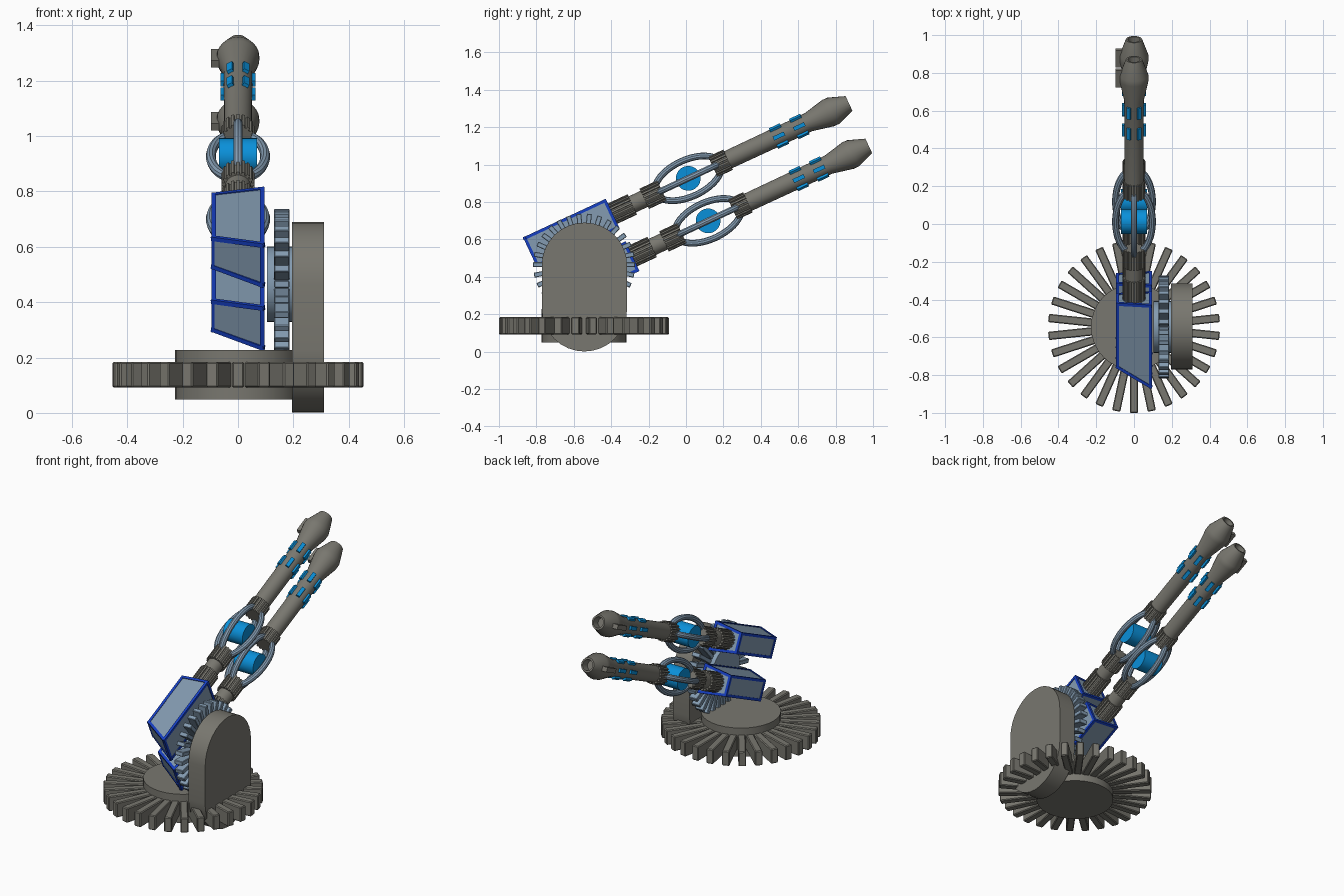
import bpy, bmesh, math
from mathutils import Matrix, Vector

if "Cube" in bpy.data.objects:
    bpy.data.objects.remove(bpy.data.objects["Cube"])

def mat(name, c):
    m = bpy.data.materials.new(name)
    m.diffuse_color = (*c, 1)
    m.use_nodes = True
    m.node_tree.nodes["Principled BSDF"].inputs["Base Color"].default_value = m.diffuse_color
    return m

GREY = mat("warm_grey", (0.19, 0.185, 0.16))
STEEL = mat("blue_grey", (0.23, 0.33, 0.44))
TRIM = mat("deep_blue", (0.008, 0.05, 0.55))
GLOW = mat("bright_blue", (0.003, 0.28, 0.70))

# Tilted frame: local x = side, y = along the barrels, z = across them
TILT = Matrix.Translation((0, -0.545, 0.465)) @ Matrix.Rotation(math.radians(25), 4, 'X')

def finish(name, bm, material, m=Matrix(), smooth=False):
    bmesh.ops.recalc_face_normals(bm, faces=bm.faces)
    bm.transform(m)
    me = bpy.data.meshes.new(name)
    bm.to_mesh(me)
    bm.free()
    me.materials.append(material)
    ob = bpy.data.objects.new(name, me)
    bpy.context.collection.objects.link(ob)
    if smooth:
        bpy.ops.object.select_all(action='DESELECT')
        ob.select_set(True)
        bpy.context.view_layer.objects.active = ob
        bpy.ops.object.shade_smooth_by_angle(angle=math.radians(35))
    return ob

def add_box(bm, size, m):
    bmesh.ops.create_cube(bm, size=1, matrix=m @ Matrix.Diagonal((*size, 1)))

def lathe(bm, profile, n=24, m=Matrix()):
    """Spin (y, r) points about the local y axis."""
    rings = []
    for y, r in profile:
        rings.append([bm.verts.new(m @ Vector((r * math.sin(a), y, r * math.cos(a))))
                      for a in (2 * math.pi * i / n for i in range(n))])
    for a, b in zip(rings, rings[1:]):
        for i in range(n):
            j = (i + 1) % n
            bm.faces.new((a[i], a[j], b[j], b[i]))
    bm.faces.new(rings[0])
    bm.faces.new(rings[-1])

def gear(name, material, m):
    """Gear wheel about z: radial bar teeth plus a thicker hub."""
    n = 30
    bm = bmesh.new()
    for i in range(n):
        rot = Matrix.Rotation(2 * math.pi * (i + 0.5) / n, 4, 'Z')
        add_box(bm, (0.265, 0.044, 0.092), rot @ Matrix.Translation((0.3225, 0, 0)))
    bmesh.ops.bevel(bm, geom=bm.edges[:], offset=0.005, segments=1, affect='EDGES')
    finish(name + "_teeth", bm, material, m)
    bm = bmesh.new()
    lathe(bm, [(-0.09, 0.228), (0.09, 0.228)], 32, Matrix.Rotation(math.pi / 2, 4, 'X'))
    finish(name + "_hub", bm, material, m, True)

# Base gear and the smaller upright elevation gear
gear("base_gear", GREY, Matrix.Translation((0, -0.545, 0.138)))
gear("elevation_gear", STEEL, Matrix.Translation((0.158, -0.545, 0.465))
     @ Matrix.Rotation(math.pi / 2, 4, 'Y') @ Matrix.Scale(0.6, 4))

# Side bracket: stadium-shaped slab
bm = bmesh.new()
R = 0.228
outline = []
for k in range(2):
    cz = (0.462, 0.229)[k]
    for i in range(17):
        a = math.pi * (i / 16 + k)
        outline.append((-0.543 + R * math.cos(a), cz + R * math.sin(a)))
face = bm.faces.new([bm.verts.new((0.196, y, z)) for y, z in outline])
ext = bmesh.ops.extrude_face_region(bm, geom=[face])
bmesh.ops.translate(bm, vec=(0.115, 0, 0), verts=[v for v in ext["geom"] if isinstance(v, bmesh.types.BMVert)])
finish("side_bracket", bm, GREY, smooth=True)

def housing(tag, m):
    """Tapered box, smaller on the left, with trim bars on its edges."""
    pts = {}
    for s in (-1, 1):
        for e in (-1, 1):
            for t in (-1, 1):
                h = 0.083 if s > 0 else 0.06
                y = 0.25 if e > 0 else (-0.23 if s > 0 else -0.125)
                pts[s, e, t] = Vector((s * 0.092, y, t * h))
    bm = bmesh.new()
    for p in pts.values():
        bm.verts.new(p)
    bmesh.ops.convex_hull(bm, input=bm.verts[:])
    bmesh.ops.dissolve_limit(bm, angle_limit=0.02, verts=bm.verts[:], edges=bm.edges[:])
    finish("housing_" + tag, bm, STEEL, m)
    bm = bmesh.new()
    keys = list(pts)
    for i, a in enumerate(keys):
        for b in keys[i + 1:]:
            if sum(p != q for p, q in zip(a, b)) == 1:
                # pull bars slightly inward so they sit on the edges
                pa, pb = (pts[k] - Vector(k) * 0.004 for k in (a, b))
                d = pb - pa
                rot = d.to_track_quat('Y', 'X' if abs(d.x) < 0.1 else 'Z').to_matrix().to_4x4()
                add_box(bm, (0.016, d.length + 0.014, 0.016), Matrix.Translation((pa + pb) / 2) @ rot)
    finish("housing_trim_" + tag, bm, TRIM, m)

def ring(name, m, upright):
    """Elliptical tube loop around the power cell."""
    n, k, r = 40, 10, 0.018
    bm = bmesh.new()
    rows = []
    for i in range(n):
        a = 2 * math.pi * i / n
        c = Vector((0.098 * math.sin(a), 0.19 * math.cos(a), 0))
        nrm = Vector((math.sin(a) / 0.098, math.cos(a) / 0.19, 0)).normalized()
        rows.append([bm.verts.new(c + r * (math.cos(b) * nrm + Vector((0, 0, math.sin(b)))))
                     for b in (2 * math.pi * j / k for j in range(k))])
    for i in range(n):
        for j in range(k):
            p, q = rows[i], rows[(i + 1) % n]
            bm.faces.new((p[j], q[j], q[(j + 1) % k], p[(j + 1) % k]))
    turn = Matrix.Rotation(math.pi / 2 if upright else 0, 4, 'Y')
    finish(name, bm, STEEL, m @ Matrix.Translation((0, 0.70, 0)) @ turn, True)

def barrel(tag, m):
    # Rear tube, and long barrel with flared hollow muzzle
    bm = bmesh.new()
    lathe(bm, [(0.22, 0.047), (0.545, 0.047)])
    lathe(bm, [(0.85, 0.047), (0.93, 0.05), (1.41, 0.052), (1.525, 0.077), (1.555, 0.077),
               (1.648, 0.043), (1.648, 0.033), (1.60, 0.030)])
    finish("barrel_" + tag, bm, GREY, m, True)
    # Ribbed collars
    bm = bmesh.new()
    for y0, y1 in ((0.25, 0.37), (0.44, 0.545), (0.845, 0.935)):
        lathe(bm, [(y0, 0.052), (y1, 0.052)])
        for i in range(18):
            rot = Matrix.Rotation(2 * math.pi * i / 18, 4, 'Y')
            add_box(bm, (0.011, y1 - y0, 0.014), rot @ Matrix.Translation((0, (y0 + y1) / 2, 0.053)))
    finish("ribbed_collars_" + tag, bm, GREY, m)
    # Power cell drum and its two crossed loops
    bm = bmesh.new()
    lathe(bm, [(-0.068, 0.066), (0.068, 0.066)], 32,
          Matrix.Translation((0, 0.70, 0)) @ Matrix.Rotation(math.pi / 2, 4, 'Z'))
    finish("power_cell_" + tag, bm, GLOW, m, True)
    ring("loop_flat_" + tag, m, False)
    ring("loop_upright_" + tag, m, True)
    # Light plates: two rows of six around the barrel
    bm = bmesh.new()
    for y in (1.235, 1.355):
        for i in range(6):
            rot = Matrix.Rotation(math.pi / 6 + math.pi / 3 * i, 4, 'Y')
            add_box(bm, (0.022, 0.065, 0.02), rot @ Matrix.Translation((0, y, 0.053)))
    finish("light_plates_" + tag, bm, GLOW, m)
    # Sight block on the left of the muzzle
    bm = bmesh.new()
    add_box(bm, (0.06, 0.098, 0.028), Matrix.Translation((-0.068, 1.54, 0)))
    finish("sight_block_" + tag, bm, GREY, m)

# Twin guns
for tag, v in (("upper", 0.183), ("lower", -0.068)):
    m = TILT @ Matrix.Translation((0, 0, v))
    housing(tag, m)
    barrel(tag, m)
